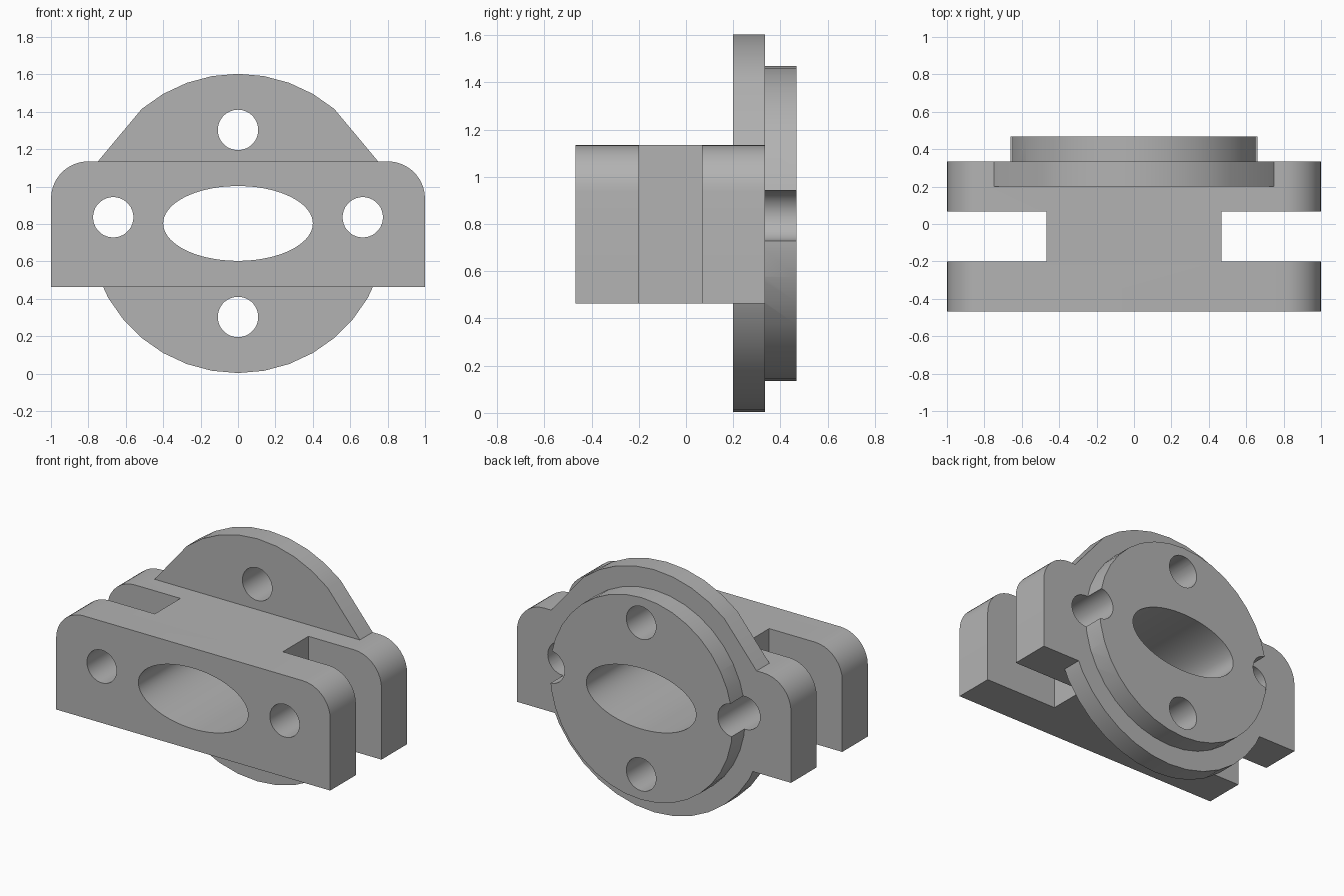
import bpy, bmesh, math

default = bpy.data.objects.get("Cube")
if default:
    bpy.data.objects.remove(default, do_unlink=True)

# Material
grey = bpy.data.materials.new("plain_grey")
grey.use_nodes = True
GREY = (0.45, 0.45, 0.45, 1)
grey.diffuse_color = GREY
grey.node_tree.nodes["Principled BSDF"].inputs["Base Color"].default_value = GREY


def arc(cx, cz, rx, rz, start, end, step):
    """Points on an elliptical arc in the XZ plane, angles in degrees."""
    count = round((end - start) / step)
    angles = [math.radians(start + i * step) for i in range(count + 1)]
    return [(cx + rx * math.cos(a), cz + rz * math.sin(a)) for a in angles]


def ellipse(cx, cz, rx, rz, step=10):
    return arc(cx, cz, rx, rz, 0, 360 - step, step)


def prism(name, profile, y0, y1):
    """Extrude an XZ profile from y0 to y1."""
    bm = bmesh.new()
    face = bm.faces.new([bm.verts.new((x, y0, z)) for x, z in profile])
    grown = bmesh.ops.extrude_face_region(bm, geom=[face])["geom"]
    moved = [v for v in grown if isinstance(v, bmesh.types.BMVert)]
    bmesh.ops.translate(bm, vec=(0, y1 - y0, 0), verts=moved)
    bmesh.ops.recalc_face_normals(bm, faces=bm.faces)
    mesh = bpy.data.meshes.new(name)
    bm.to_mesh(mesh)
    bm.free()
    mesh.materials.append(grey)
    obj = bpy.data.objects.new(name, mesh)
    bpy.context.collection.objects.link(obj)
    return obj


def combine(target, tool, operation):
    """Apply a boolean and discard the tool object."""
    mod = target.modifiers.new(operation.lower(), 'BOOLEAN')
    mod.operation = operation
    mod.solver = 'EXACT'
    mod.object = tool
    bpy.context.view_layer.objects.active = target
    bpy.ops.object.modifier_apply(modifier=mod.name)
    bpy.data.objects.remove(tool, do_unlink=True)


FRONT, SEAM, BACK = -0.467, 0.334, 0.467
BOTTOM, TOP, MID = 0.464, 1.135, 0.803
CORNER = 0.2

# Block with rounded upper corners
block_profile = [(-1, BOTTOM), (1, BOTTOM)]
block_profile += arc(1 - CORNER, TOP - CORNER, CORNER, CORNER, 0, 90, 10)
block_profile += arc(CORNER - 1, TOP - CORNER, CORNER, CORNER, 90, 180, 10)
body = prism("flanged_block", block_profile, FRONT, SEAM)

# Open slots in both ends of the block
for side in (-1, 1):
    slot = [(side * 0.467, 0.3), (side * 1.2, 0.3), (side * 1.2, 1.3), (side * 0.467, 1.3)]
    combine(body, prism("slot_cutter", slot, -0.2, 0.067), 'DIFFERENCE')

# Large flange, its upper arc running straight into the block
flange = arc(0, MID, 0.8, 0.8, 50, 130, 10) + [(-0.753, 1.13)]
flange += arc(0, MID, 0.8, 0.8, 200, 340, 10) + [(0.753, 1.13)]
combine(body, prism("flange", flange, 0.2, SEAM), 'UNION')

# Raised disc on the back of the flange
combine(body, prism("raised_disc", ellipse(0, MID, 0.667, 0.667), SEAM - 0.05, BACK), 'UNION')

# Central oval opening and four bolt holes
holes = [ellipse(0, MID, 0.4, 0.2, 5)]
for x, z in ((-0.667, 0.836), (0.667, 0.836), (0, 0.303), (0, 1.303)):
    holes.append(ellipse(x, z, 0.108, 0.108))
for hole in holes:
    combine(body, prism("hole_cutter", hole, -0.7, 0.7), 'DIFFERENCE')

# Smooth curved walls, crisp edges
bpy.ops.object.select_all(action='DESELECT')
body.select_set(True)
bpy.context.view_layer.objects.active = body
bpy.ops.object.shade_smooth_by_angle(angle=math.radians(30))
